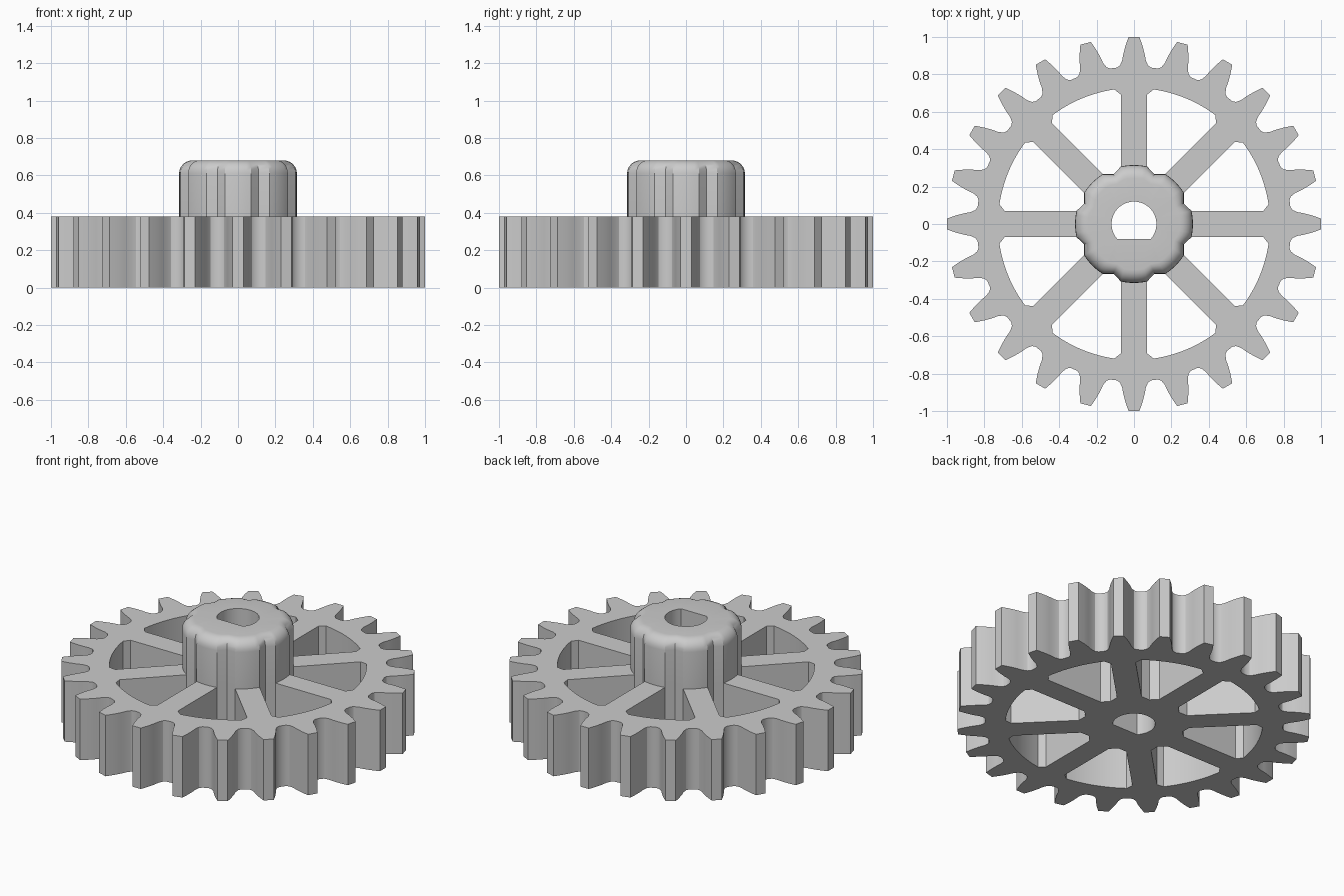
import bpy, bmesh
from math import sin, cos, pi, asin, radians

if "Cube" in bpy.data.objects:
    bpy.data.objects.remove(bpy.data.objects["Cube"])

GEAR_H, TOP = 0.38, 0.68
TEETH, SPOKES = 24, 8
HALF, HUB_R, NOTCH_R = 0.07, 0.315, 0.288
RIM_R, BORE_R, FLAT = 0.727, 0.12, 0.08

grey = bpy.data.materials.new("plain grey")
grey.use_nodes = True
colour = (0.6, 0.6, 0.6, 1)
grey.diffuse_color = colour
grey.node_tree.nodes["Principled BSDF"].inputs["Base Color"].default_value = colour


def polar(r, a):
    return (r * cos(a), r * sin(a))


def turn(points, a):
    return [(x * cos(a) - y * sin(a), x * sin(a) + y * cos(a)) for x, y in points]


def finish(obj):
    obj.data.materials.clear()
    obj.data.materials.append(grey)
    bpy.ops.object.select_all(action='DESELECT')
    obj.select_set(True)
    bpy.context.view_layer.objects.active = obj
    bpy.ops.object.shade_smooth_by_angle(angle=radians(30))


# Outline of the teeth, each tooth mirrored about its own axis
flank = [(0.092, 0.836), (0.075, 0.848), (0.063, 0.875), (0.057, 0.91),
         (0.045, 0.955), (0.029, 1.0)]
tooth = [(r, -w) for w, r in flank] + [(r, w) for w, r in reversed(flank)]
outline = [p for i in range(TEETH) for p in turn(tooth, i * 2 * pi / TEETH)]

# Shaft hole with one flat side
start = -asin(FLAT / BORE_R)
bore = [polar(BORE_R, start + (pi - 2 * start) * i / 28) for i in range(29)]

# Opening between two spokes, with clipped outer corners
step = 2 * pi / SPOKES
lobe_a = asin(HALF / HUB_R)
corner_a, clip_a = asin(HALF / 0.695), asin(0.105 / RIM_R)
arc = [polar(RIM_R, clip_a + (step - 2 * clip_a) * i / 10) for i in range(11)]
opening = ([polar(NOTCH_R, step / 2), polar(HUB_R, lobe_a), polar(0.695, corner_a)]
           + arc + [polar(0.695, step - corner_a), polar(HUB_R, step - lobe_a)])

# Toothed wheel: flat filled profile, extruded
curve = bpy.data.curves.new("wheel_profile", 'CURVE')
curve.dimensions = '2D'
curve.fill_mode = 'BOTH'
curve.extrude = GEAR_H / 2
for loop in [outline, bore] + [turn(opening, i * step) for i in range(SPOKES)]:
    spline = curve.splines.new('POLY')
    spline.points.add(len(loop) - 1)
    for point, (x, y) in zip(spline.points, loop):
        point.co = (x, y, 0, 1)
    spline.use_cyclic_u = True
helper = bpy.data.objects.new("wheel_profile", curve)
bpy.context.collection.objects.link(helper)
bpy.context.view_layer.update()
mesh = bpy.data.meshes.new_from_object(
    helper.evaluated_get(bpy.context.evaluated_depsgraph_get()))
bpy.data.objects.remove(helper)
bm = bmesh.new()
bm.from_mesh(mesh)
bmesh.ops.remove_doubles(bm, verts=bm.verts, dist=0.0005)
bmesh.ops.translate(bm, verts=bm.verts, vec=(0, 0, GEAR_H / 2))
bmesh.ops.recalc_face_normals(bm, faces=bm.faces)
bm.to_mesh(mesh)
bm.free()
wheel = bpy.data.objects.new("toothed_wheel", mesh)
bpy.context.collection.objects.link(wheel)
finish(wheel)

# Lobed hub with a rounded shoulder
lobes = []
for i in range(SPOKES):
    lobes.append((NOTCH_R, (i - 0.5) * step))
    lobes += [(HUB_R, i * step + lobe_a * k / 3) for k in range(-3, 4)]
bm = bmesh.new()


def ring(points, z):
    return [bm.verts.new((x, y, z)) for x, y in points]


def bridge(a, b):
    n = len(a)
    for i in range(n):
        j = (i + 1) % n
        bm.faces.new((a[i], a[j], b[j], b[i]))


def loop_edges(verts):
    return [bm.edges.get((v, verts[i - 1])) for i, v in enumerate(verts)]


previous = ring([polar(r, a) for r, a in lobes], GEAR_H)
SHOULDER = 0.07
for i in range(7):
    t = i / 6 * pi / 2
    mix = 1 - cos(t)
    loop = []
    for r, a in lobes:
        inner = HUB_R - SHOULDER + 0.5 * (r - HUB_R)
        loop.append(polar(r + (inner - r) * mix, a))
    current = ring(loop, TOP - SHOULDER + SHOULDER * sin(t))
    bridge(previous, current)
    previous = current
low, high = ring(bore, GEAR_H), ring(bore, TOP)
bridge(high, low)
bmesh.ops.triangle_fill(bm, use_beauty=True, use_dissolve=False, normal=(0, 0, 1),
                        edges=loop_edges(previous) + loop_edges(high))
bmesh.ops.recalc_face_normals(bm, faces=bm.faces)
mesh = bpy.data.meshes.new("hub")
bm.to_mesh(mesh)
bm.free()
hub = bpy.data.objects.new("hub", mesh)
bpy.context.collection.objects.link(hub)
finish(hub)
